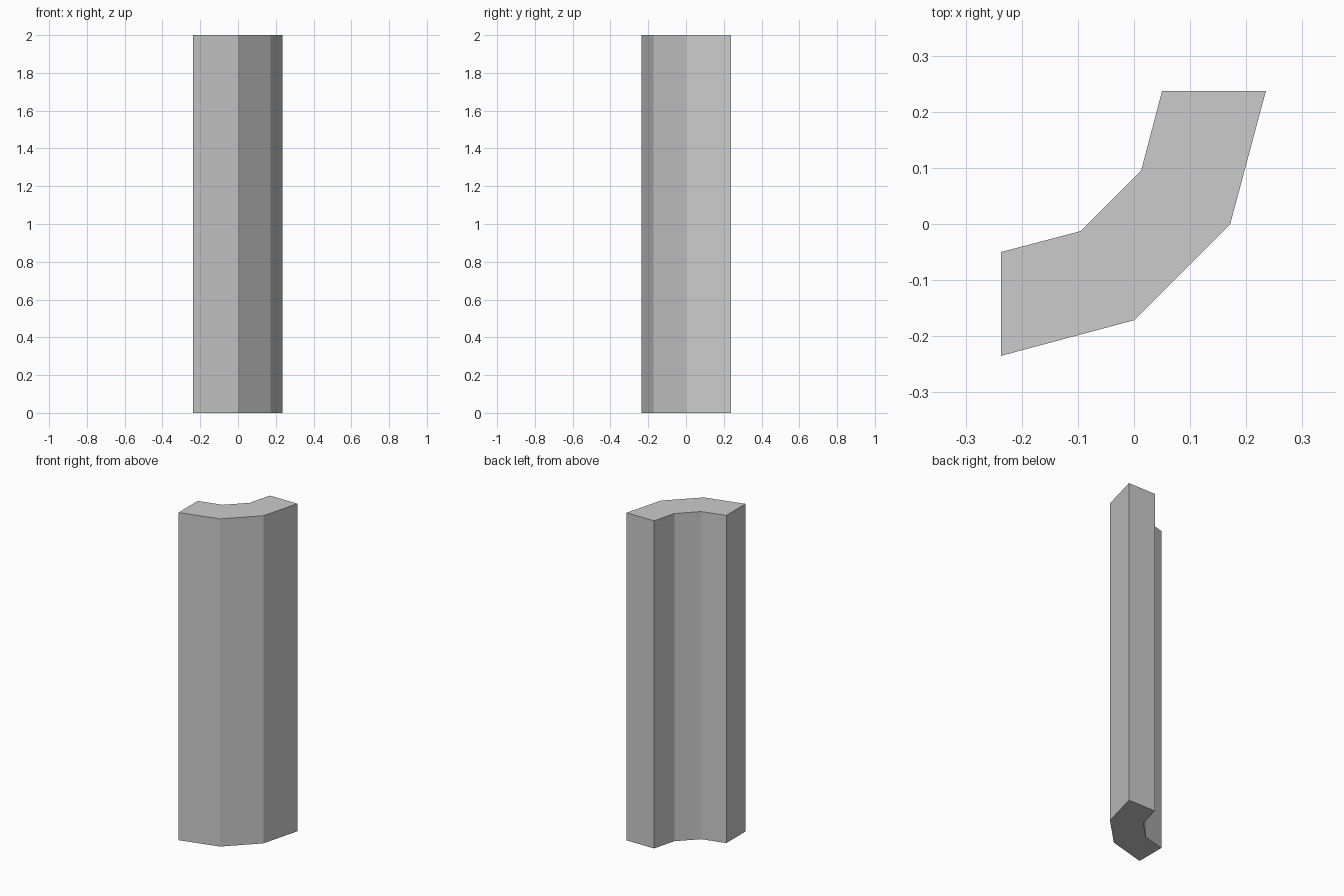
import bpy, bmesh

if "Cube" in bpy.data.objects:
    bpy.data.objects.remove(bpy.data.objects["Cube"])

HEIGHT = 2.0

# Half of the bent cross-section: outer bend, outer end, inner end, inner bend
half = [(0.1715, 0), (0.235, 0.237), (0.05, 0.237), (0.0125, 0.0945)]

# The other half is the reflection across the diagonal y = -x
profile = half + [(-y, -x) for x, y in reversed(half)]

# Corner trim: extrude the closed profile upwards
bm = bmesh.new()
base = bm.faces.new([bm.verts.new((x, y, 0)) for x, y in profile])
result = bmesh.ops.extrude_face_region(bm, geom=[base], use_keep_orig=True)
top = [v for v in result["geom"] if isinstance(v, bmesh.types.BMVert)]
bmesh.ops.translate(bm, verts=top, vec=(0, 0, HEIGHT))
bmesh.ops.recalc_face_normals(bm, faces=bm.faces)

mesh = bpy.data.meshes.new("corner_trim")
bm.to_mesh(mesh)
bm.free()
bpy.context.collection.objects.link(bpy.data.objects.new("corner_trim", mesh))
